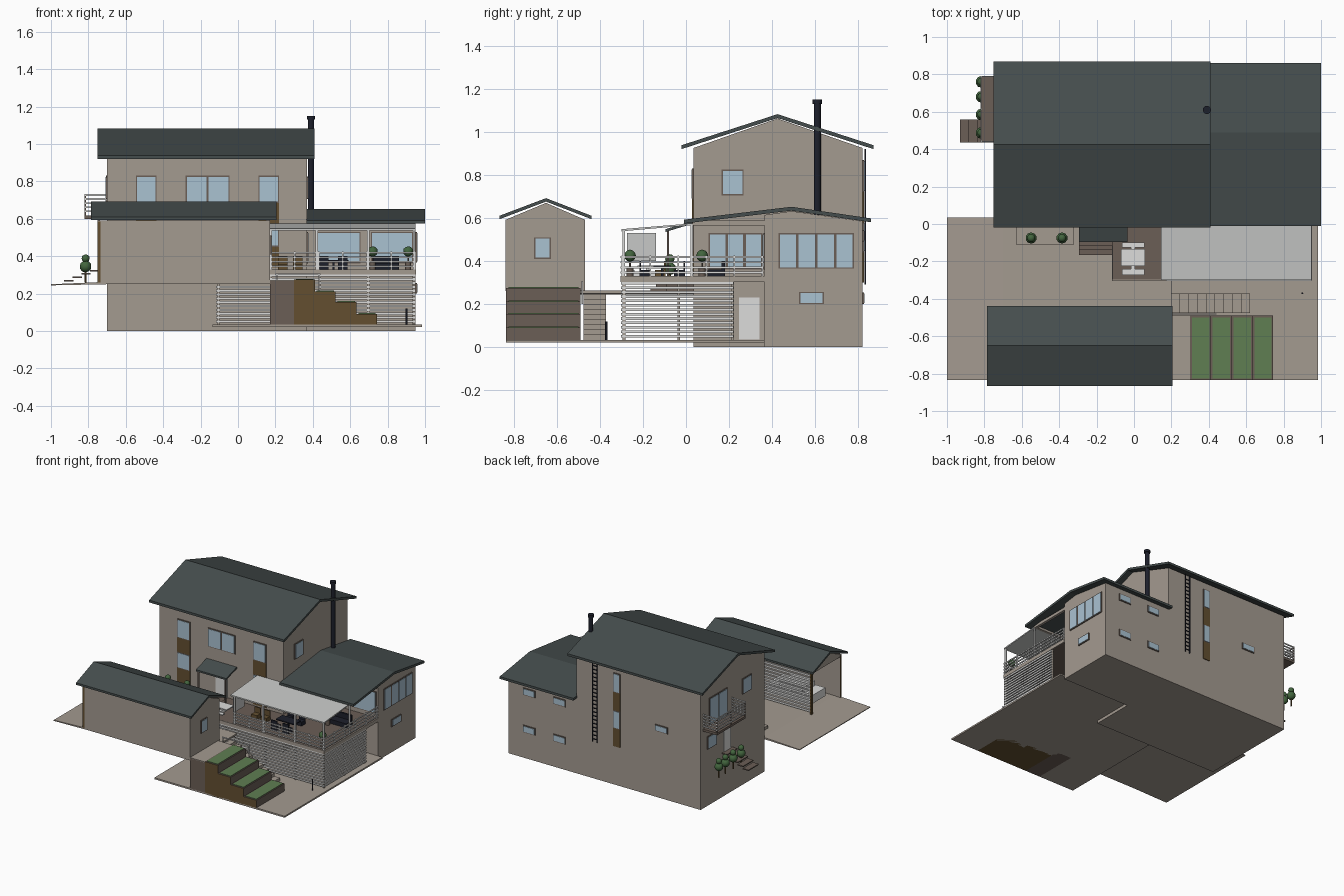
import bpy, bmesh, math
from mathutils import Matrix

if "Cube" in bpy.data.objects:
    bpy.data.objects.remove(bpy.data.objects["Cube"])

def material(name, rgb):
    m = bpy.data.materials.new(name)
    m.diffuse_color = (*rgb, 1)
    m.use_nodes = True
    m.node_tree.nodes["Principled BSDF"].inputs["Base Color"].default_value = m.diffuse_color
    return m

WALL = material("taupe wall", (.37, .325, .28))
ROOF = material("slate roof", (.060, .075, .075))
GLASS = material("blue glass", (.40, .54, .64))
WHITE = material("off white", (.72, .72, .71))
CANOPY = material("pale grey", (.57, .58, .57))
WOOD = material("brown wood", (.125, .078, .030))
DARK = material("dark brown", (.145, .112, .092))
GRASS = material("grass green", (.115, .21, .085))
LEAF = material("leaf green", (.055, .13, .048))
BLACK = material("blue black", (.012, .014, .024))

def finish(name, bm, *mats, smooth=False):
    bmesh.ops.recalc_face_normals(bm, faces=bm.faces)
    me = bpy.data.meshes.new(name)
    bm.to_mesh(me)
    bm.free()
    for m in mats:
        me.materials.append(m)
    for p in me.polygons:
        p.use_smooth = smooth
    ob = bpy.data.objects.new(name, me)
    bpy.context.collection.objects.link(ob)
    return ob

def boxes(name, mat, items):
    """One object from boxes given as (x0, x1, y0, y1, z0, z1)."""
    bm = bmesh.new()
    for x0, x1, y0, y1, z0, z1 in items:
        m = Matrix.Translation(((x0+x1)/2, (y0+y1)/2, (z0+z1)/2)) @ Matrix.Diagonal((x1-x0, y1-y0, z1-z0, 1))
        bmesh.ops.create_cube(bm, size=1, matrix=m)
    return finish(name, bm, mat)

def prism(name, mat, profile, a, b, axis="x"):
    """Extrude a (side, z) profile from a to b along x or y."""
    bm = bmesh.new()
    put = (lambda p: (a, p[0], p[1])) if axis == "x" else (lambda p: (p[0], a, p[1]))
    face = bm.faces.new([bm.verts.new(put(p)) for p in profile])
    new = bmesh.ops.extrude_face_region(bm, geom=[face])["geom"]
    d = (b-a, 0, 0) if axis == "x" else (0, b-a, 0)
    bmesh.ops.translate(bm, vec=d, verts=[v for v in new if isinstance(v, bmesh.types.BMVert)])
    return finish(name, bm, mat)

def gable_roof(name, x0, x1, y0, z0, ym, zm, y1, z1, t=.018):
    prism(name, ROOF, [(y0, z0), (ym, zm), (y1, z1), (y1, z1-t), (ym, zm-t), (y0, z0-t)], x0, x1)

def plate(name, mat, face, pos, sign, u0, u1, z0, z1, t=.006):
    """Thin plate on a wall: face is the wall's normal axis."""
    a, b = sorted((pos - sign*.002, pos + sign*t))
    boxes(name, mat, [(a, b, u0, u1, z0, z1) if face == "x" else (u0, u1, a, b, z0, z1)])

def window(name, face, pos, sign, u0, u1, z0, z1, panes=1):
    plate(name + "_frame", DARK, face, pos, sign, u0, u1, z0, z1)
    w, g = (u1-u0) / panes, .006
    for i in range(panes):
        plate(f"{name}_pane_{i}", GLASS, face, pos, sign, u0+i*w+g, u0+(i+1)*w-g, z0+g, z1-g, .009)

def round_parts(name, mat, balls=(), posts=(), smooth=True):
    """balls: (x, y, z, r); posts: (x, y, z0, z1, r)."""
    bm = bmesh.new()
    for x, y, z, r in balls:
        bmesh.ops.create_icosphere(bm, subdivisions=2, radius=r, matrix=Matrix.Translation((x, y, z)))
    for x, y, z0, z1, r in posts:
        bmesh.ops.create_cone(bm, cap_ends=True, segments=16, radius1=r, radius2=r, depth=z1-z0,
                              matrix=Matrix.Translation((x, y, (z0+z1)/2)))
    ob = finish(name, bm, mat, smooth=smooth)
    if posts:
        bpy.context.view_layer.objects.active = ob
        ob.select_set(True)
        bpy.ops.object.shade_smooth_by_angle()
        ob.select_set(False)

# main house and side wing
prism("main_house", WALL, [(.035, 0), (.035, .925), (.425, 1.062), (.82, .925), (.82, 0)], -.70, .368)
gable_roof("main_roof", -.75, .41, -.02, .938, .425, 1.082, .87, .938)
prism("side_wing", WALL, [(.365, 0), (.365, .614), (.49, .632), (.82, .585), (.82, 0)], .36, .95)
gable_roof("wing_roof", .365, 1.0, -.01, .592, .49, .652, .86, .598)
boxes("wing_eave_beam", WALL, [(.93, .95, .03, .37, .565, .588), (.37, .95, .03, .05, .565, .585)])
round_parts("chimney", BLACK, posts=[(.39, .61, .55, 1.15, .016), (.39, .61, 1.13, 1.15, .022)])

# front windows with timber panels
for i, (a, b) in enumerate([(-.545, -.435), (.11, .22)]):
    window(f"front_upper_window_{i}", "y", .035, -1, a, b, .685, .83)
    window(f"front_lower_window_{i}", "y", .035, -1, a, b, .45, .575)
    plate(f"front_upper_panel_{i}", WOOD, "y", .035, -1, a, b, .575, .685)
    plate(f"front_lower_panel_{i}", WOOD, "y", .035, -1, a, b, .34, .45)
window("front_middle_window", "y", .035, -1, -.28, -.045, .685, .83, 2)

# right side windows
window("right_upper_window", "x", .368, 1, .165, .268, .705, .825)
window("deck_side_window", "x", .368, 1, .105, .355, .36, .53, 3)
window("wing_gable_window", "x", .95, 1, .43, .78, .365, .53, 4)
window("wing_basement_window", "x", .95, 1, .525, .64, .20, .257)
window("wing_front_window_0", "y", .365, -1, .42, .655, .36, .53, 1)
window("wing_front_window_1", "y", .365, -1, .71, .935, .36, .53, 1)
plate("basement_door", WHITE, "x", .368, 1, .245, .342, .035, .23)

# back wall: window strip, small windows, ladder
for i, (z0, z1) in enumerate([(.72, .87), (.44, .58)]):
    window(f"back_strip_window_{i}", "y", .82, 1, -.01, .05, z0, z1)
    plate(f"back_strip_panel_{i}", WOOD, "y", .82, 1, -.01, .05, z0-.14, z0)
window("back_main_window", "y", .82, 1, -.42, -.31, .515, .565)
for i, x in enumerate((.46, .72)):
    window(f"back_basement_window_{i}", "y", .82, 1, x, x+.105, .20, .255)
    window(f"back_wing_window_{i}", "y", .82, 1, x, x+.105, .49, .545)
boxes("roof_ladder", BLACK, [(x, x+.005, .828, .835, .29, .92) for x in (.18, .22)] +
      [(.18, .225, .829, .834, .31+i*.03, .316+i*.03) for i in range(20)])

# left wall: door, windows, balcony, stair, round shrubs
window("left_upper_window", "x", -.70, -1, .20, .31, .705, .825)
window("balcony_door", "x", -.70, -1, .50, .72, .62, .83, 2)
plate("left_door", WHITE, "x", -.70, -1, .455, .54, .33, .54)
window("left_lower_window", "x", -.70, -1, .63, .74, .44, .54)
boxes("balcony_floor", DARK, [(-.82, -.69, .44, .79, .60, .618)])
boxes("balcony_rails", WHITE, [r for i in range(5) for z in [.635+i*.022] for r in
      [(-.822, -.816, .44, .79, z, z+.009), (-.82, -.70, .438, .444, z, z+.009), (-.82, -.70, .786, .792, z, z+.009)]])
boxes("balcony_posts", DARK, [(-.82, -.812, y, y+.008, .60, .73) for y in (.44, .61, .782)])
boxes("left_stair", DARK, [(-.93+i*.046, -.88+i*.046, .435, .56, .265+i*.018, .273+i*.018) for i in range(5)])
shrubs = [(-.815, y) for y in (.487, .585, .68, .76)]
round_parts("left_shrubs", LEAF, [s for x, y in shrubs for s in ((x, y, .345, .032), (x, y, .388, .022))])
round_parts("left_shrub_trunks", WOOD, posts=[(x, y, .26, .33, .005) for x, y in shrubs])

# upper terrace and lower patio
slab = [(-1, .25), (-.7, .263), (.2, .263), (.2, .25), (-.7, .25), (-1, .244)]
prism("upper_terrace", WALL, slab, -.835, -.30, "y")
prism("upper_terrace_house_side", WALL, [(-.115 if p[0] == .2 else p[0], p[1]) for p in slab], -.30, .035, "y")
boxes("lower_patio", WALL, [(-.135, .985, -.835, .365, .022, .034)])
boxes("front_bed", WALL, [(-.63, -.32, -.11, .035, .255, .285)])
beds = [(-.55, -.075), (-.385, -.075)]
round_parts("front_shrubs", LEAF, [s for x, y in beds for s in ((x, y, .365, .03), (x, y, .41, .022))])
round_parts("front_shrub_trunks", WOOD, posts=[(x, y, .27, .35, .005) for x, y in beds])

# entrance porch
boxes("porch_floor", DARK, [(-.295, -.035, -.09, .035, .255, .32)])
boxes("porch_steps", DARK, [(-.295, -.115, -.165+i*.025, -.09, .255, .275+i*.015) for i in range(3)])
prism("porch_roof", ROOF, [(-.095, .548), (.036, .588), (.036, .575), (-.095, .535)], -.295, -.035)
boxes("porch_posts", DARK, [(x, x+.01, -.088, -.078, .32, .54) for x in (-.285, -.055)])
plate("front_door", WHITE, "y", .035, -1, -.215, -.115, .325, .53)

# garage: open left end, slatted back, solid front and right
prism("garage_right_wall", WALL, [(-.837, .26), (-.837, .592), (-.65, .67), (-.47, .592), (-.47, .26)], .15, .172)
boxes("garage_walls", WALL, [(-.75, .17, -.837, -.82, .26, .592), (-.1, .17, -.487, -.47, .26, .592)])
prism("garage_left_gable", WALL, [(-.837, .575), (-.837, .592), (-.65, .67), (-.47, .592), (-.47, .575)], -.75, -.738)
gable_roof("garage_roof", -.785, .205, -.867, .610, -.65, .692, -.438, .610, .016)
boxes("garage_posts", WOOD, [(-.752, -.735, y, y+.017, .26, .585) for y in (-.838, -.487)])
boxes("garage_slats", WHITE, [(-.735, -.1, -.484, -.474, .275+i*.025, .289+i*.025) for i in range(12)])
boxes("parked_car", WHITE, [(-.68, -.30, -.74, -.56, .285, .35), (-.6, -.40, -.725, -.575, .35, .39)])
window("garage_window", "x", .172, 1, -.705, -.628, .41, .51)

# timber deck, slatted screen, railing and canopy
boxes("deck_floor", DARK, [(-.115, .95, -.30, .365, .308, .328)])
boxes("deck_edge", WALL, [(-.117, .953, -.304, -.298, .303, .33), (.947, .953, -.304, .365, .303, .33)])
boxes("screen_slats", WHITE, [r for i in range(13) for z in [.045+i*.0205] for r in
      [(-.115, .95, -.302, -.294, z, z+.012), (.942, .95, -.30, .22, z, z+.012), (-.117, -.11, -.30, .03, z, z+.012)]])
boxes("screen_posts", WALL, [(x, x+.012, -.294, -.282, .03, .31) for x in (-.11, .17, .43, .69, .935)] +
      [(.93, .942, y, y+.012, .03, .31) for y in (-.04, .21)])
boxes("deck_rails", WHITE, [r for i in range(4) for z in [.342+i*.024] for r in
      [(.17, .952, -.304, -.297, z, z+.009), (.946, .953, -.304, .36, z, z+.009)]])
boxes("deck_rail_posts", WHITE, [(.17+i*.129, .178+i*.129, -.30, -.292, .32, .425) for i in range(7)] +
      [(.94, .948, -.17+i*.13, -.162+i*.13, .32, .425) for i in range(5)])
prism("deck_canopy", CANOPY, [(-.30, .548), (.03, .575), (.03, .567), (-.30, .538)], .145, .95)
boxes("canopy_posts", WHITE, [(x, x+.012, -.296, -.284, .32, .542) for x in (.17, .415, .69, .935)] +
      [(.935, .947, .02, .032, .32, .57)])
boxes("side_screen", CANOPY, [(.148, .154, -.275, -.14, .40, .53)])

# deck furniture and potted shrubs
boxes("white_table_set", WHITE, [(-.07, .06, -.225, -.135, .372, .38), (-.065, .055, -.272, -.24, .35, .358),
      (-.065, .055, -.125, -.10, .35, .358), (-.015, .005, -.265, -.105, .328, .352), (-.01, 0, -.185, -.175, .328, .375)])
boxes("dark_table", BLACK, [(.43, .59, -.15, -.07, .372, .38), (.505, .515, -.115, -.105, .328, .375)])
def chairs(name, mat, spots):
    boxes(name, mat, [b for x, y, s in spots for b in
          [(x-.025, x+.025, y-.025, y+.025, .328, .358), (x-.025, x+.025, y+s*.022-.004, y+s*.022+.004, .35, .40)]])
chairs("dark_chairs", BLACK, [(x, y, s) for x in (.46, .56) for y, s in ((-.19, -1), (-.03, 1))])
chairs("wooden_chairs", WOOD, [(.24, -.12, 1), (.32, -.12, 1)])
boxes("dark_sofa", BLACK, [(.72, .86, .10, .17, .328, .36), (.72, .86, .165, .18, .328, .40)])
pots = [(.72, .075), (.91, -.26)]
round_parts("deck_shrubs", LEAF, [(x, y, .425, .028) for x, y in pots])
round_parts("deck_pots", DARK, posts=[(x, y, .328, .365, .016) for x, y in pots] + [(x, y, .36, .41, .004) for x, y in pots])

# stepped planters: timber front, dark faces to the side
boxes("planter_back_block", DARK, [(.172, .30, -.835, -.49, .022, .268)])
boxes("planter_back_cap", WALL, [(.172, .30, -.835, -.49, .266, .272)])
for i, top in enumerate((.275, .212, .155, .092)):
    x0, x1 = .30+i*.111, .411+i*.111
    ob = boxes(f"planter_{i}", WOOD, [(x0, x1, -.835, -.49, .022, top)])
    ob.data.materials.append(DARK)
    for p in ob.data.polygons:
        p.material_index = int(p.normal.x > .5 or p.normal.z > .5)
    boxes(f"planter_grass_{i}", GRASS, [(x0+.01, x1-.008, -.825, -.50, top-.01, top+.004)])

# stair from the terrace to the patio, with handrail and lamp post
boxes("patio_stair", WALL, [(.20+i*.0467, .247+i*.0467, -.475, -.372, .218-i*.0235, .246-i*.0235) for i in range(9)])
boxes("stair_handrail", WHITE, [(.20, .44, -.485, -.479, .30, .308), (.205, .211, -.485, -.479, .25, .30),
      (.43, .436, -.485, -.479, .20, .30)])
round_parts("patio_lamp", BLACK, posts=[(.90, -.37, .03, .12, .005)])
